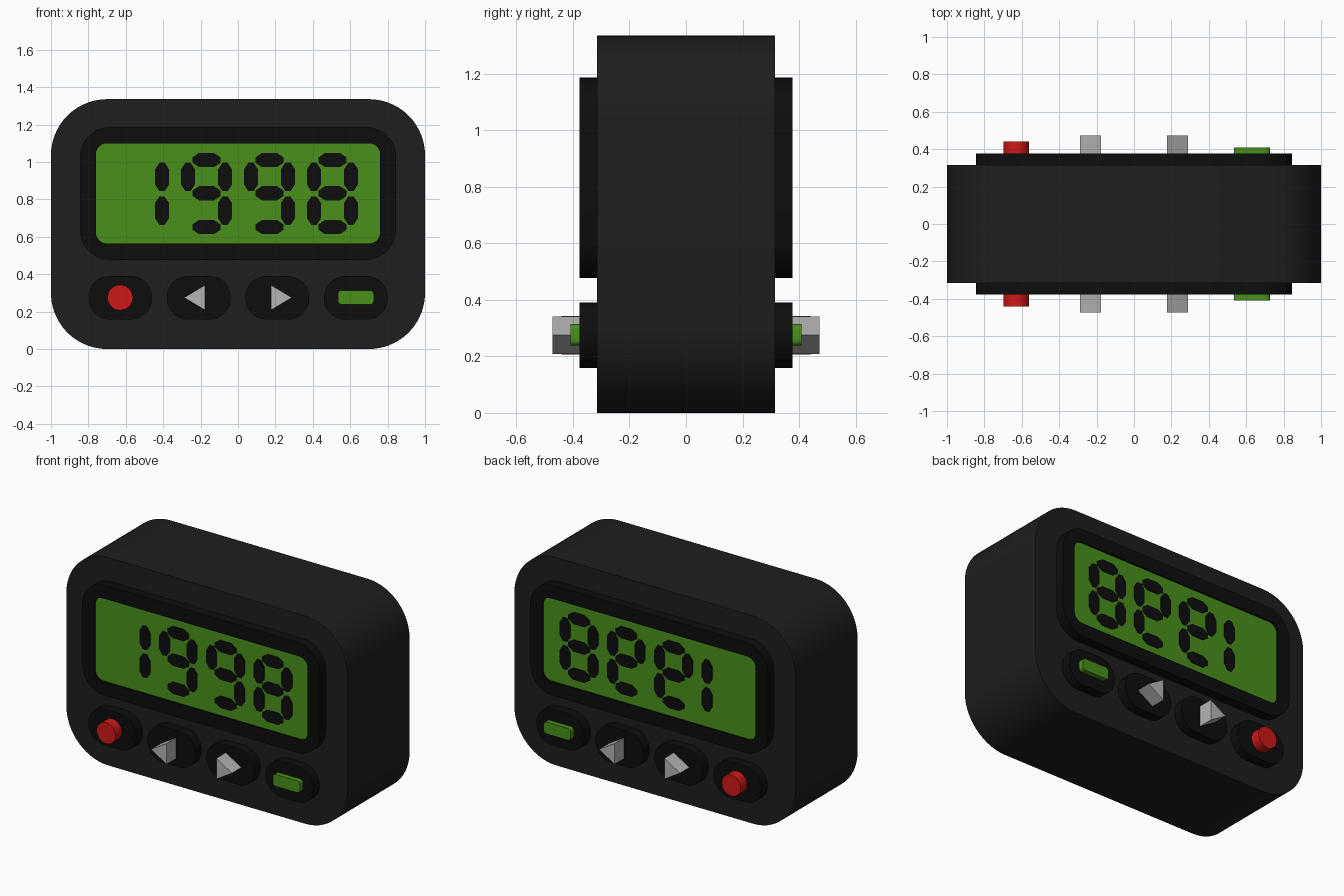
import bpy, bmesh, math

if "Cube" in bpy.data.objects:
    bpy.data.objects.remove(bpy.data.objects["Cube"])


def material(name, r, g, b):
    m = bpy.data.materials.new(name)
    m.diffuse_color = (r, g, b, 1)
    m.use_nodes = True
    m.node_tree.nodes["Principled BSDF"].inputs["Base Color"].default_value = m.diffuse_color
    return m


SHELL = material("shell_dark", 0.013, 0.013, 0.013)
BLACK = material("black", 0.004, 0.004, 0.004)
GREEN = material("screen_green", 0.065, 0.28, 0.011)
RED = material("red", 0.62, 0.009, 0.008)
GREY = material("light_grey", 0.46, 0.46, 0.46)


def rounded_rect(cx, cz, w, h, r, n=10):
    pts = []
    for q, (sx, sz) in enumerate([(1, 1), (-1, 1), (-1, -1), (1, -1)]):
        for i in range(n + 1):
            a = math.pi / 2 * (q + i / n)
            pts.append((cx + sx * (w / 2 - r) + r * math.cos(a),
                        cz + sz * (h / 2 - r) + r * math.sin(a)))
    return pts


def extrude(name, profiles, y0, y1, mat, inner=None, mirror=True):
    """Extrude x-z profiles from y0 to y1, optionally as a ring, mirrored to the back."""
    bm = bmesh.new()
    for pts in profiles:
        loops = [[bm.verts.new((x, y, z)) for x, z in p]
                 for p in ([pts, inner] if inner else [pts]) for y in (y0, y1)]
        n = len(pts)
        if inner:
            o0, o1, i0, i1 = loops
            pairs = [(o0, o1), (o1, i1), (i1, i0), (i0, o0)]
        else:
            pairs = [(loops[0], loops[1])]
            bm.faces.new(loops[0])
            bm.faces.new(loops[1])
        for a, b in pairs:
            for i in range(n):
                j = (i + 1) % n
                bm.faces.new((a[i], a[j], b[j], b[i]))
    bmesh.ops.recalc_face_normals(bm, faces=bm.faces)
    me = bpy.data.meshes.new(name)
    bm.to_mesh(me)
    bm.free()
    me.materials.append(mat)
    ob = bpy.data.objects.new(name, me)
    bpy.context.collection.objects.link(ob)
    bpy.ops.object.select_all(action='DESELECT')
    ob.select_set(True)
    bpy.context.view_layer.objects.active = ob
    bpy.ops.object.shade_smooth_by_angle(angle=math.radians(30))
    if mirror:
        mod = ob.modifiers.new("back_copy", 'MIRROR')
        mod.use_axis = (False, True, False)
    return ob


# Main case
extrude("case", [rounded_rect(0, 0.668, 2, 1.336, 0.3, 14)], -0.315, 0.315, SHELL, mirror=False)

# Screen frame and recessed screen
extrude("screen_frame", [rounded_rect(0, 0.832, 1.69, 0.71, 0.16)], -0.377, -0.31, BLACK,
        inner=rounded_rect(0, 0.832, 1.52, 0.536, 0.06))
extrude("screen", [rounded_rect(0, 0.832, 1.52, 0.536, 0.06)], -0.365, -0.31, GREEN)


# Seven-segment digits
def segment(cx, cz, vertical):
    L, W, tip, cut = 0.076, 0.038, 0.014, 0.036
    p = [(L, -tip), (L, tip), (L - cut, W), (cut - L, W),
         (-L, tip), (-L, -tip), (cut - L, -W), (L - cut, -W)]
    return [(cx + b, cz + a) if vertical else (cx + a, cz + b) for a, b in p]


PLACES = {"top": (0, 1.01, False), "middle": (0, 0.833, False), "bottom": (0, 0.652, False),
          "upper_left": (-0.099, 0.92, True), "upper_right": (0.099, 0.92, True),
          "lower_left": (-0.099, 0.74, True), "lower_right": (0.099, 0.74, True)}
nine = [k for k in PLACES if k != "lower_left"]
digits = [["upper_right", "lower_right"], nine, nine, list(PLACES)]
for d, lit in enumerate(digits):
    cx = -0.505 + 0.3367 * d
    segs = [segment(cx + PLACES[k][0], PLACES[k][1], PLACES[k][2]) for k in lit]
    extrude(f"digit_segments_{d + 1}", segs, -0.369, -0.36, BLACK)

# Button pads
for i, x in enumerate((-0.63, -0.21, 0.21, 0.63)):
    extrude(f"button_pad_{i + 1}", [rounded_rect(x, 0.274, 0.34, 0.232, 0.112)], -0.377, -0.31, BLACK)

# Buttons
disc = [(-0.63 + 0.068 * math.cos(t * math.tau / 32), 0.275 + 0.068 * math.sin(t * math.tau / 32))
        for t in range(32)]
extrude("round_button", [disc], -0.44, -0.37, RED)
for name, s in (("left_arrow_button", -1), ("right_arrow_button", 1)):
    extrude(name, [[(s * 0.177, 0.208), (s * 0.288, 0.275), (s * 0.177, 0.342)]], -0.473, -0.37, GREY)
extrude("bar_button", [rounded_rect(0.63, 0.276, 0.192, 0.076, 0.02, 5)], -0.409, -0.37, GREEN)
